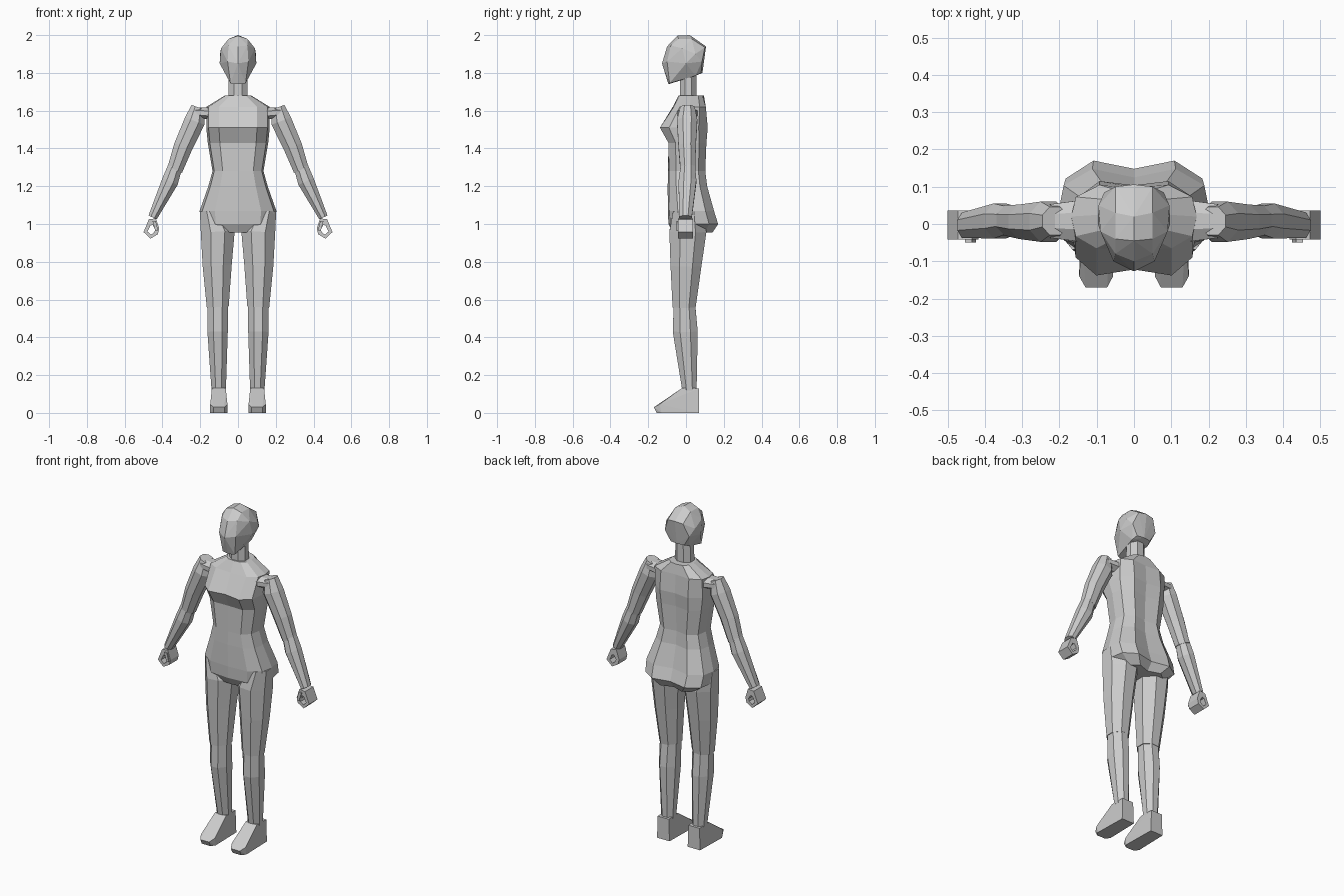
import bpy, bmesh, math
from mathutils import Vector

if "Cube" in bpy.data.objects:
    bpy.data.objects.remove(bpy.data.objects["Cube"])


def finish(name, bm, mirror=False):
    bmesh.ops.recalc_face_normals(bm, faces=bm.faces)
    me = bpy.data.meshes.new(name)
    bm.to_mesh(me)
    bm.free()
    ob = bpy.data.objects.new(name, me)
    bpy.context.collection.objects.link(ob)
    if mirror:
        ob.modifiers.new("mirror", 'MIRROR').use_mirror_merge = False
    return ob


def loft(name, rings, mirror=False, closed=False):
    """Skin a list of equal-length point rings; cap the ends unless closed."""
    bm = bmesh.new()
    vs = [[bm.verts.new(p) for p in r] for r in rings]
    n = len(vs[0])
    pairs = list(zip(vs, vs[1:])) + ([(vs[-1], vs[0])] if closed else [])
    for a, b in pairs:
        for i in range(n):
            j = (i + 1) % n
            bm.faces.new((a[i], a[j], b[j], b[i]))
    if not closed:
        bm.faces.new(vs[0])
        bm.faces.new(vs[-1])
    return finish(name, bm, mirror)


def tube(name, stations, mirror=True, n=8):
    """Limb: stations are (x, y, z, half width, half depth)."""
    axis = Vector(stations[-1][:3]) - Vector(stations[0][:3])
    axis.y = 0
    axis.normalize()
    u, v = Vector((-axis.z, 0, axis.x)), Vector((0, 1, 0))
    k = 1 / math.cos(math.pi / n)
    angles = [(i + 0.5) * math.tau / n for i in range(n)]
    rings = [[Vector((x, y, z)) + u * math.cos(a) * w * k + v * math.sin(a) * d * k
              for a in angles] for x, y, z, w, d in stations]
    return loft(name, rings, mirror)


def hull(name, pts, mirror=False):
    bm = bmesh.new()
    for p in pts:
        bm.verts.new(p)
    res = bmesh.ops.convex_hull(bm, input=bm.verts)
    junk = [g for g in res["geom_interior"] + res["geom_unused"]
            if isinstance(g, bmesh.types.BMVert)]
    bmesh.ops.delete(bm, geom=junk, context='VERTS')
    return finish(name, bm, mirror)


def torso_ring(z, w, fc, fb, bb, bc):
    """Symmetric section from front centre, front lobe, back lobe, back centre."""
    m = (fb + bb) / 2
    half = [(0.6 * w, fb), (0.93 * w, m + 0.62 * (fb - m)), (w, m),
            (0.93 * w, m + 0.62 * (bb - m)), (0.55 * w, bb)]
    pts = [(0, fc)] + half + [(0, bc)] + [(-x, y) for x, y in reversed(half)]
    return [(x, y, z) for x, y in pts]


# Torso, from collar down to seat
loft("torso", [torso_ring(*r) for r in (
    (1.68, .07, -.04, -.035, .088, .095),
    (1.62, .168, -.07, -.065, .105, .098),
    (1.51, .168, -.122, -.138, .115, .104),
    (1.43, .16, -.09, -.093, .108, .096),
    (1.28, .135, -.095, -.09, .102, .09),
    (1.20, .157, -.097, -.09, .112, .095),
    (1.07, .203, -.096, -.088, .148, .125),
    (1.00, .197, -.093, -.083, .17, .148),
    (0.955, .13, -.07, -.06, .14, .115))])

# Neck
tube("neck", [(0, .012, 1.66, .052, .043), (0, .012, 1.80, .048, .043)], mirror=False)

# Head
side = [(.04, -.087, 1.745), (.055, -.1, 1.86), (.05, -.08, 1.945), (.09, -.02, 1.93),
        (.097, .0, 1.85), (.055, .05, 1.785), (.045, .08, 1.80), (.08, .085, 1.86),
        (.05, .1, 1.935), (.095, .05, 1.9), (.05, .03, 1.98), (.05, -.04, 1.98)]
centre = [(0, -.093, 1.74), (0, -.127, 1.85), (0, -.1, 1.94), (0, .106, 1.94),
          (0, .087, 1.80), (0, -.045, 1.997), (0, .02, 2.0)]
hull("head", centre + side + [(-x, y, z) for x, y, z in side])

# Arms
tube("shoulder_joint", [(.15, .008, 1.585, .032, .055), (.225, .008, 1.59, .028, .045)])
tube("upper_arm", [(.212, .008, 1.618, .036, .038), (.229, .006, 1.545, .055, .054),
                   (.29, .006, 1.41, .05, .046), (.335, .01, 1.285, .041, .04)])
tube("forearm", [(.332, .01, 1.305, .038, .038), (.36, .008, 1.225, .044, .047),
                 (.452, -.003, 1.035, .024, .034)])

# Curled hand: a loop profile given depth along y
outer = [(.435, 1.03), (.472, 1.025), (.5, .957), (.463, .923), (.425, .945), (.417, .975)]
inner = [(.452, .995), (.464, .992), (.479, .96), (.461, .943), (.442, .957), (.438, .972)]
loft("hand", [[(x, y, z) for x, z in p] for p, y in
              ((outer, -.042), (inner, -.042), (inner, .036), (outer, .036))],
     mirror=True, closed=True)
hull("thumb", [(x, y, z) for y in (-.05, -.025)
               for x, z in ((.435, 1.015), (.453, 1.015), (.423, .965), (.437, .962))], True)

# Legs
tube("thigh", [(.14, .01, 1.07, .062, .078), (.107, .01, .96, .09, .098),
               (.11, .0, .78, .077, .082), (.107, -.01, .56, .058, .061)])
tube("calf", [(.107, -.008, .572, .054, .057), (.108, -.004, .43, .054, .066),
              (.102, .018, .12, .038, .038)])

# Feet
hull("foot", [(.06, .07, 0), (.142, .07, 0), (.065, .07, .13), (.138, .07, .13),
              (.065, -.02, .132), (.138, -.02, .132), (.056, -.13, 0), (.147, -.13, 0),
              (.072, -.155, 0), (.13, -.155, 0), (.072, -.17, .03), (.13, -.17, .03),
              (.056, -.14, .045), (.147, -.14, .045)], True)
